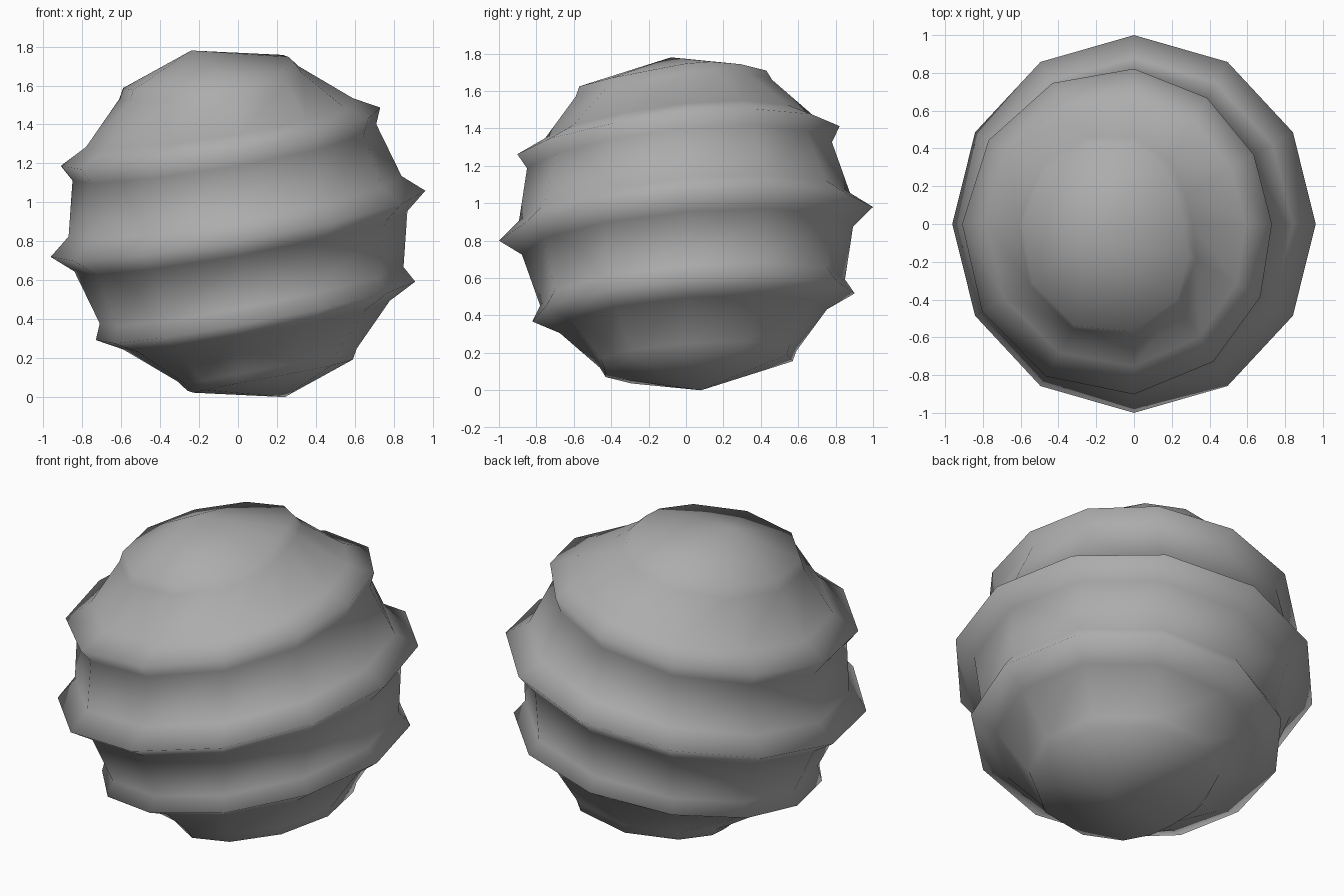
import bpy, bmesh
from math import sin, cos, pi

if "Cube" in bpy.data.objects:
    bpy.data.objects.remove(bpy.data.objects["Cube"])

SIDES = 12
MID = 0.89          # height of the centre; lower half mirrors the upper through it
POLE = (-0.24, -0.08, 0.89)

# Upper-half tilted rings, relative to the centre:
# half width x, half width y, shift x, shift y, height, tilt x, tilt y
EQUATOR = (0.962, 1.0, 0, 0, 0, 0.17, 0.09)
RINGS = [
    (0.855, 0.885, -0.015, -0.008, 0.09, 0.155, 0.075),   # equator ridge flank
    (0.78, 0.815, -0.07, -0.035, 0.367, 0.145, 0.07),     # upper ridge, lower flank
    (0.82, 0.862, -0.09, -0.04, 0.447, 0.15, 0.075),      # upper ridge crest
    (0.685, 0.715, -0.095, -0.038, 0.52, 0.125, 0.062),   # upper ridge, upper flank
    (0.46, 0.525, -0.15, -0.065, 0.725, 0.085, 0.045),    # cap ridge flank
    (0.425, 0.50, -0.165, -0.07, 0.777, 0.08, 0.042),     # cap ridge crest
]


def ring_points(ring, sign=1):
    rx, ry, cx, cy, h, tx, ty = ring
    pts = []
    for i in range(SIDES):
        a = 2 * pi * i / SIDES + (0 if sign > 0 else pi)
        c, s = cos(a), sin(a)
        r = rx * c * c + ry * s * s + cx * c + cy * s
        pts.append((sign * r * c, sign * r * s, MID + sign * (h + tx * c + ty * s)))
    return pts


bm = bmesh.new()
loops = [ring_points(r, -1) for r in reversed(RINGS)]
loops += [ring_points(EQUATOR)] + [ring_points(r) for r in RINGS]
loops = [[bm.verts.new(p) for p in loop] for loop in loops]

# Ridged body
for lo, up in zip(loops, loops[1:]):
    for i in range(SIDES):
        j = (i + 1) % SIDES
        bm.faces.new((lo[i], lo[j], up[j], up[i]))

# End caps
x, y, z = POLE
top = bm.verts.new((x, y, MID + z))
bottom = bm.verts.new((-x, -y, MID - z))
for i in range(SIDES):
    j = (i + 1) % SIDES
    bm.faces.new((loops[-1][i], loops[-1][j], top))
    bm.faces.new((loops[0][j], loops[0][i], bottom))

bmesh.ops.recalc_face_normals(bm, faces=bm.faces)
for f in bm.faces:
    f.smooth = True
mesh = bpy.data.meshes.new("ridged_ball")
bm.to_mesh(mesh)
bm.free()

# Mid grey surface
grey = bpy.data.materials.new("mid_grey")
grey.diffuse_color = (0.415, 0.415, 0.415, 1)
grey.use_nodes = True
grey.node_tree.nodes["Principled BSDF"].inputs["Base Color"].default_value = grey.diffuse_color
mesh.materials.append(grey)
bpy.context.collection.objects.link(bpy.data.objects.new("ridged_ball", mesh))
